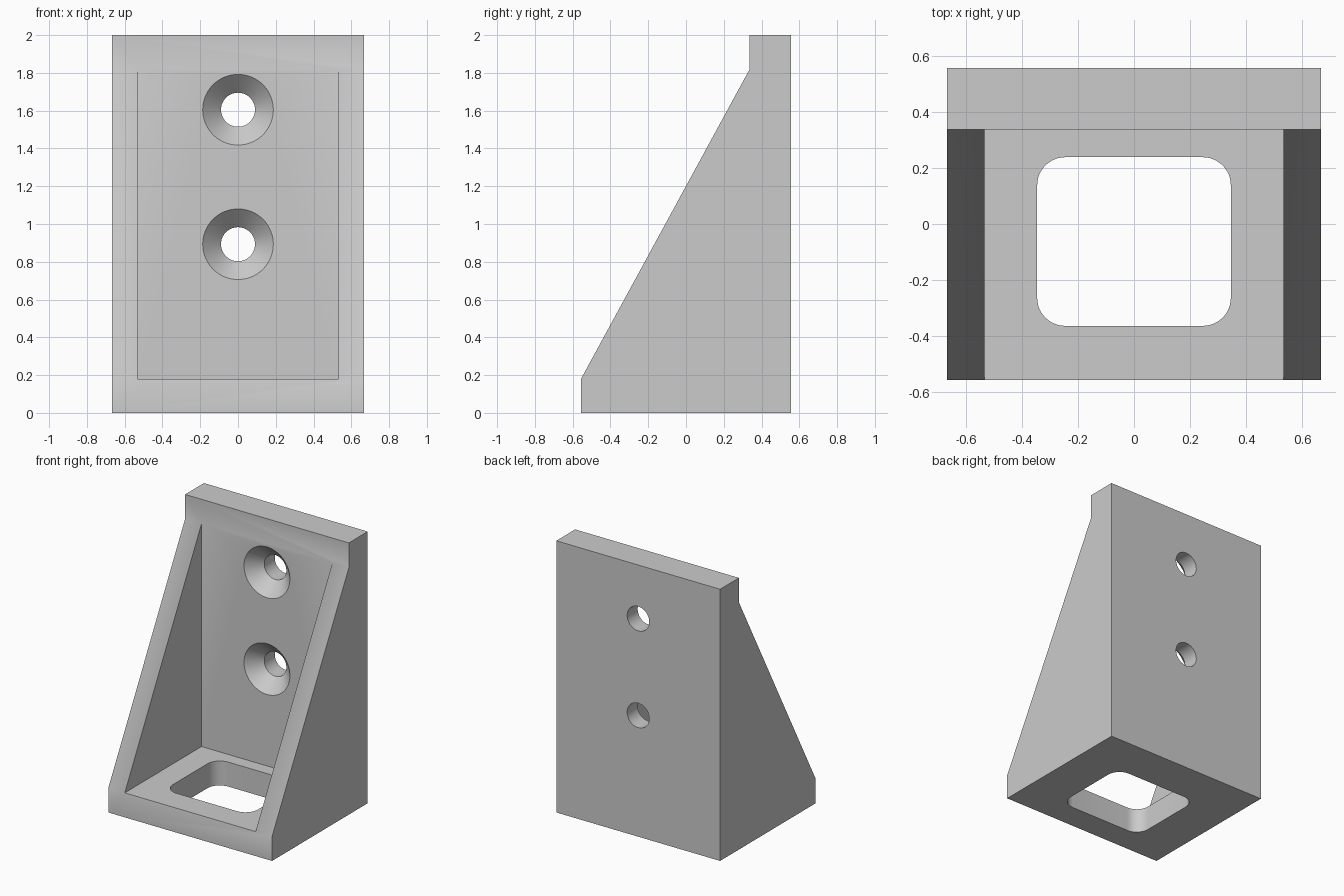
import bpy
import bmesh
from math import cos, sin, pi, radians
from mathutils import Vector

HALF_W, HALF_D, HEIGHT = 0.667, 0.556, 2.0
INNER_W = 0.533          # half width between the side gussets
PLATE_Y = 0.337          # front face of the back plate
BASE_TOP, LIP_Z = 0.18, 1.82

default_cube = bpy.data.objects.get("Cube")
if default_cube:
    bpy.data.objects.remove(default_cube, do_unlink=True)

grey = bpy.data.materials.new("plain grey")
grey.use_nodes = True
colour = (0.6, 0.6, 0.6, 1)
grey.diffuse_color = colour
grey.node_tree.nodes["Principled BSDF"].inputs["Base Color"].default_value = colour


def finish(bm, name):
    bmesh.ops.recalc_face_normals(bm, faces=bm.faces)
    mesh = bpy.data.meshes.new(name)
    bm.to_mesh(mesh)
    bm.free()
    mesh.materials.append(grey)
    obj = bpy.data.objects.new(name, mesh)
    bpy.context.collection.objects.link(obj)
    return obj


def extrude(name, points, direction):
    bm = bmesh.new()
    face = bm.faces.new([bm.verts.new(p) for p in points])
    result = bmesh.ops.extrude_face_region(bm, geom=[face])
    verts = [v for v in result["geom"] if isinstance(v, bmesh.types.BMVert)]
    bmesh.ops.translate(bm, verts=verts, vec=Vector(direction))
    return finish(bm, name)


def screw_hole_cutter(z, segments=64):
    # Straight bore widening into a countersink at the plate's front face
    profile = [(0.09, HALF_D + 0.1), (0.09, PLATE_Y + 0.097), (0.207, PLATE_Y - 0.02)]
    bm = bmesh.new()
    rings = []
    for r, y in profile:
        rings.append([bm.verts.new((r * cos(2 * pi * i / segments), y,
                                    z + r * sin(2 * pi * i / segments)))
                      for i in range(segments)])
    for a, b in zip(rings, rings[1:]):
        for i in range(segments):
            j = (i + 1) % segments
            bm.faces.new((a[i], a[j], b[j], b[i]))
    bm.faces.new(rings[0])
    bm.faces.new(rings[-1])
    return finish(bm, "screw_hole_cutter")


def rounded_rectangle(half_x, y0, y1, radius, z, steps=12):
    points = []
    corners = [(half_x, y1), (-half_x, y1), (-half_x, y0), (half_x, y0)]
    for n, (x, y) in enumerate(corners):
        cx = x - radius if x > 0 else x + radius
        cy = y - radius if y == y1 else y + radius
        for s in range(steps + 1):
            a = (n + s / steps) * pi / 2
            points.append((cx + radius * cos(a), cy + radius * sin(a), z))
    return points


# Solid bracket from its side outline
outline = [(-HALF_D, 0), (HALF_D, 0), (HALF_D, HEIGHT), (PLATE_Y, HEIGHT),
           (PLATE_Y, LIP_Z), (-HALF_D, BASE_TOP)]
bracket = extrude("bracket", [(-HALF_W, y, z) for y, z in outline], (2 * HALF_W, 0, 0))

# Pocket between the gussets, base window and two countersunk screw holes
pocket = [(PLATE_Y, BASE_TOP), (PLATE_Y, LIP_Z), (-0.8, LIP_Z), (-0.8, BASE_TOP)]
cutters = [
    extrude("pocket_cutter", [(-INNER_W, y, z) for y, z in pocket], (2 * INNER_W, 0, 0)),
    extrude("window_cutter", rounded_rectangle(0.345, -0.363, 0.238, 0.1, -0.1),
            (0, 0, BASE_TOP + 0.2)),
    screw_hole_cutter(1.605),
    screw_hole_cutter(0.893),
]

bpy.ops.object.select_all(action="DESELECT")
bracket.select_set(True)
bpy.context.view_layer.objects.active = bracket
for cutter in cutters:
    cutter.hide_render = True
    mod = bracket.modifiers.new("cut", "BOOLEAN")
    mod.operation = "DIFFERENCE"
    mod.solver = "EXACT"
    mod.object = cutter
    bpy.ops.object.modifier_apply(modifier=mod.name)
    bpy.data.objects.remove(cutter, do_unlink=True)

bpy.ops.object.shade_smooth_by_angle(angle=radians(30))
